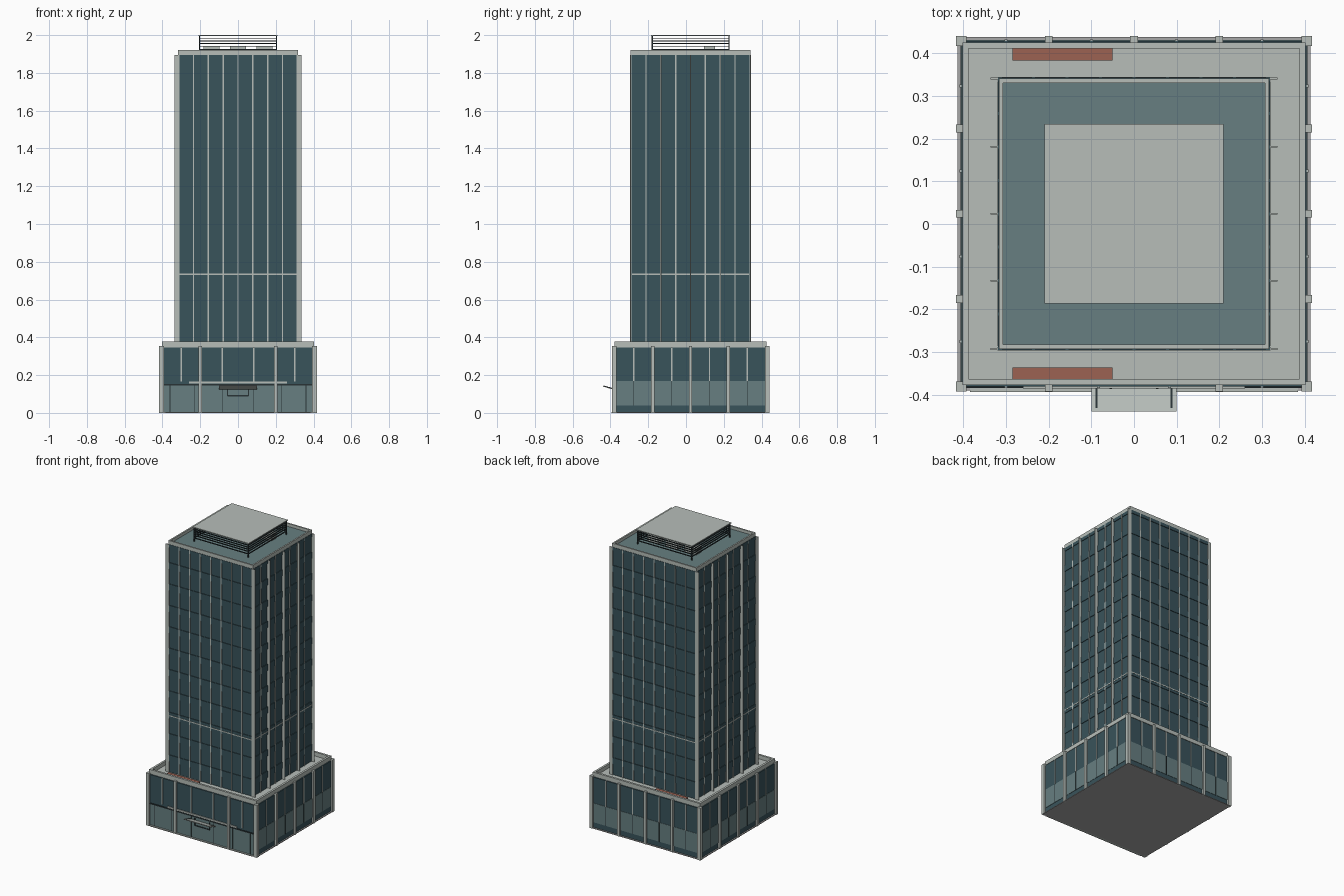
import bpy, bmesh, math
from mathutils import Vector

if "Cube" in bpy.data.objects:
    bpy.data.objects.remove(bpy.data.objects["Cube"])

CY = 0.024  # building axis is set back to leave room for the canopy


def srgb(r, g, b):
    f = lambda c: (c / 255 / 12.92) if c < 11 else ((c / 255 + 0.055) / 1.055) ** 2.4
    return (f(r), f(g), f(b), 1)


def material(name, *rgb):
    m = bpy.data.materials.new(name)
    m.diffuse_color = srgb(*rgb)
    m.use_nodes = True
    m.node_tree.nodes["Principled BSDF"].inputs["Base Color"].default_value = m.diffuse_color
    return m


STONE = material("pale stone", 183, 190, 185)
GLASS = material("dark glass", 57, 83, 91)
PALE = material("grey blue glass", 103, 127, 129)
DARK = material("dark metal", 40, 50, 53)
RED = material("brick red", 156, 98, 82)
GREY = material("base grey", 168, 168, 168)


def build(name, mat, boxes):
    """Join boxes (x0, x1, y0, y1, z0, z1), measured from the axis, into one part."""
    bm = bmesh.new()
    for x0, x1, y0, y1, z0, z1 in boxes:
        vs = bmesh.ops.create_cube(bm, size=1)["verts"]
        for v in vs:
            v.co = Vector(((x0 + x1) / 2 + v.co.x * (x1 - x0),
                           (y0 + y1) / 2 + v.co.y * (y1 - y0) + CY,
                           (z0 + z1) / 2 + v.co.z * (z1 - z0)))
    me = bpy.data.meshes.new(name)
    bm.to_mesh(me)
    bm.free()
    me.materials.append(mat)
    ob = bpy.data.objects.new(name, me)
    bpy.context.collection.objects.link(ob)
    return ob


def side(k, u0, u1, d0, d1, z0, z1):
    """Box on side k (0 front, 1 right, 2 back, 3 left): u along, d outward."""
    return [(u0, u1, -d1, -d0, z0, z1), (d0, d1, u0, u1, z0, z1),
            (-u1, -u0, d0, d1, z0, z1), (-d1, -d0, -u1, -u0, z0, z1)][k]


def ring(r, w, z0, z1):
    """Square frame of outer half-size r and width w."""
    return [side(k, -r, r, r - w, r, z0, z1) if k % 2 == 0 else
            side(k, w - r, r - w, r - w, r, z0, z1) for k in range(4)]


def square(r, z0, z1):
    return (-r, r, -r, r, z0, z1)


# Podium body
build("base_slab", GREY, [square(0.414, 0, 0.005)])
build("podium_glass", GLASS, [square(0.405, 0.005, 0.345)])
build("podium_roof", STONE, [square(0.398, 0.34, 0.35)])
build("podium_parapet", STONE, ring(0.402, 0.014, 0.35, 0.377))

# Lower podium glazing
lower = [side(k, -0.4, 0.4, 0.4, 0.407, 0.04, 0.17) for k in (1, 2, 3)]
lower.append(side(0, -0.4, 0.4, 0.4, 0.407, 0.005, 0.145))
build("street_glazing", PALE, lower)
build("street_beam", DARK, [side(0, -0.4, 0.4, 0.4, 0.409, 0.146, 0.154)])
build("front_band", STONE, [side(0, -0.26, 0.26, 0.4, 0.41, 0.156, 0.167)])
build("front_step", STONE, [side(0, -0.385, 0.385, 0.4, 0.418, 0, 0.006)])

# Podium columns
cols = [side(k, u - 0.009, u + 0.009, 0.4, 0.417, 0, 0.355)
        for k in range(4) for u in (-0.2, 0, 0.2) if not (k == 0 and u == 0)]
for sx in (-1, 1):
    for sy in (-1, 1):
        x, y = sx * 0.405, sy * 0.405
        cols.append((x - 0.012, x + 0.012, y - 0.012, y + 0.012, 0, 0.355))
build("podium_columns", STONE, cols)

# Podium mullions
mull = [side(k, u - 0.0035, u + 0.0035, 0.4, 0.409, 0.17, 0.345)
        for k in (1, 2, 3) for u in (-0.3, -0.1, 0.1, 0.3)]
mull += [side(0, u - 0.0035, u + 0.0035, 0.4, 0.409, 0.167, 0.345)
         for u in (-0.3, -0.083, 0.083, 0.3)]
build("podium_mullions", STONE, mull)
build("street_mullions", DARK,
      [side(0, u - 0.0015, u + 0.0015, 0.4, 0.409, 0.005, 0.145)
       for u in (-0.36, -0.228, -0.083, 0.083, 0.228, 0.36)]
      + [side(k, u - 0.0015, u + 0.0015, 0.4, 0.409, 0.04, 0.17)
         for k in (1, 2, 3) for u in (-0.3, -0.1, 0.1, 0.3)])

# Entrance frame and tilted canopy
build("entrance_frame", DARK,
      [side(0, u - 0.003, u + 0.003, 0.4, 0.411, 0.09, 0.14) for u in (-0.055, 0.055)]
      + [side(0, -0.055, 0.055, 0.4, 0.411, 0.088, 0.094)])
canopy = build("entrance_canopy", STONE, [side(0, -0.1, 0.1, 0.405, 0.464, 0.122, 0.127)])
rods = build("canopy_rods", DARK,
             [side(0, u - 0.002, u + 0.002, 0.405, 0.455, 0.126, 0.129)
              for u in (-0.088, 0.088)])
for part in (canopy, rods):
    for v in part.data.vertices:
        v.co.z += 0.3 * max(0, -0.381 - v.co.y)

# Terrace planters
build("terrace_planters", RED,
      [(-0.285, -0.05, y - 0.014, y + 0.014, 0.35, 0.372) for y in (-0.374, 0.374)])

# Tower body with slightly projecting floor bands, counted down from the top
Z0, Z1 = 0.35, 1.895
build("tower_glass", GLASS, [square(0.315, Z0, Z1)])
STEP = 0.145
bands = []
for i in range(11):
    z = Z1 - i * STEP
    bands += ring(0.319, 0.012, max(z - 0.022, Z0), min(z + 0.022, Z1))
build("floor_bands", GLASS, bands)
build("light_ledge", STONE,
      [side(k, -0.31, 0.31, 0.31, 0.3205, 0.731, 0.738) for k in range(4)])

# Tower mullions, side fins and corner strips
PITCH = 0.0785
build("tower_mullions", STONE,
      [side(k, i * PITCH - 0.0035, i * PITCH + 0.0035, 0.31, 0.3205, Z0, Z1)
       for k in range(4) for i in range(-3, 4)])
build("side_fins", STONE,
      [side(k, u - 0.002, u + 0.002, 0.31, 0.336, Z0, Z1)
       for k in (1, 3) for u in (-0.317, -2 * PITCH, 0, 2 * PITCH, 0.317)])
build("corner_strips", STONE,
      [side(k, s * 0.315 - 0.005, s * 0.315 + 0.005, 0.312, 0.3205, Z0, Z1)
       for k in (0, 2) for s in (-1, 1)])

# Tower roof
build("tower_roof", PALE, [square(0.31, 1.89, 1.9)])
build("tower_parapet", STONE, ring(0.317, 0.010, 1.893, 1.92))

# Rooftop plant: cooling units, louvres, posts and cover
build("cooling_units", STONE,
      [(x - 0.043, x + 0.043, 0.07, 0.13, 1.9, 1.943) for x in (-0.14, 0, 0.14)])
louvres = []
for z in (1.924, 1.941, 1.955, 1.969, 1.983):
    louvres += ring(0.207, 0.008, z - 0.002, z + 0.002)
build("plant_louvres", DARK, louvres)
build("plant_posts", DARK,
      [(x - 0.003, x + 0.003, y - 0.003, y + 0.003, 1.9, 1.995)
       for x in (-0.203, 0.203) for y in (-0.203, 0.203)])
build("plant_cover", STONE, [square(0.21, 1.994, 2.0)])
